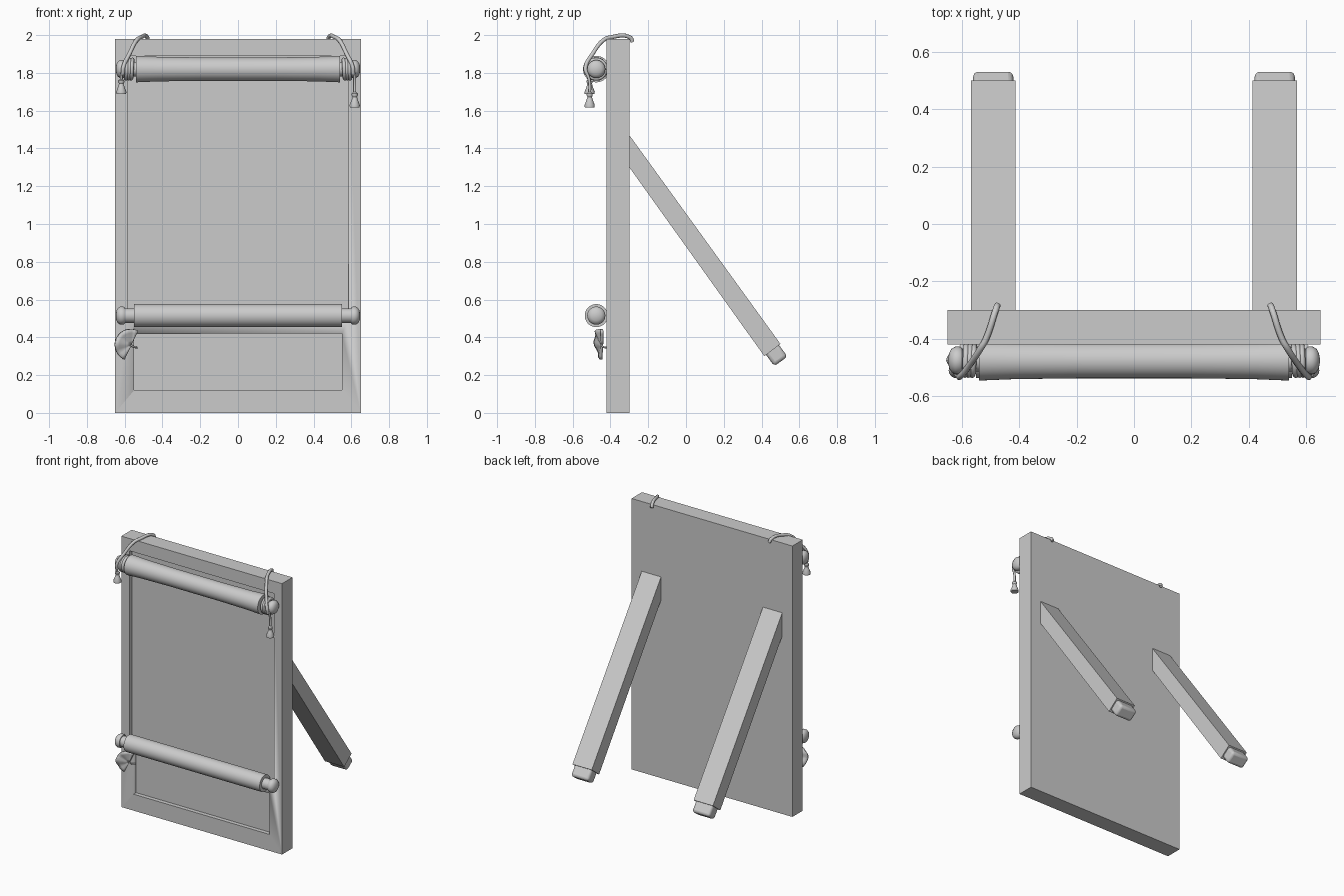
import bpy, bmesh, math
from mathutils import Vector

if "Cube" in bpy.data.objects:
    bpy.data.objects.remove(bpy.data.objects["Cube"])


def finish(name, bm, angle=35):
    bmesh.ops.recalc_face_normals(bm, faces=bm.faces)
    me = bpy.data.meshes.new(name)
    bm.to_mesh(me)
    bm.free()
    ob = bpy.data.objects.new(name, me)
    bpy.context.collection.objects.link(ob)
    activate(ob)
    bpy.ops.object.shade_smooth_by_angle(angle=math.radians(angle))
    return ob


def activate(ob):
    bpy.ops.object.select_all(action='DESELECT')
    ob.select_set(True)
    bpy.context.view_layer.objects.active = ob


def box(name, lo, hi):
    bm = bmesh.new()
    bmesh.ops.create_cube(bm, size=1)
    for v in bm.verts:
        v.co = [(a + b) / 2 + c * (b - a) for a, b, c in zip(lo, hi, v.co)]
    return finish(name, bm)


def lathe(name, profile, centre, axis='X', seg=32):
    """Revolve (distance along axis, radius) pairs around a world axis."""
    bm = bmesh.new()
    rings = []
    for t, r in profile:
        ring = []
        for i in range(seg):
            a = 2 * math.pi * i / seg
            u, w = r * math.cos(a), r * math.sin(a)
            p = Vector((t, u, w)) if axis == 'X' else Vector((u, w, t))
            ring.append(bm.verts.new(p + Vector(centre)))
        rings.append(ring)
    for a, b in zip(rings, rings[1:]):
        for i in range(seg):
            j = (i + 1) % seg
            bm.faces.new((a[i], a[j], b[j], b[i]))
    bm.faces.new(rings[0])
    bm.faces.new(rings[-1])
    return finish(name, bm)


def cord(name, pts, radius):
    cu = bpy.data.curves.new(name, 'CURVE')
    cu.dimensions = '3D'
    cu.bevel_depth, cu.bevel_resolution, cu.resolution_u = radius, 2, 5
    cu.use_fill_caps = True
    sp = cu.splines.new('BEZIER')
    sp.bezier_points.add(len(pts) - 1)
    for bp, p in zip(sp.bezier_points, pts):
        bp.co = p
        bp.handle_left_type = bp.handle_right_type = 'AUTO'
    ob = bpy.data.objects.new(name, cu)
    bpy.context.collection.objects.link(ob)
    activate(ob)
    bpy.ops.object.convert(target='MESH')
    return bpy.context.object


# Board with two shallow recesses in its front face
board = box("board", (-.65, -.42, 0), (.65, -.30, 1.98))
for lo, hi in (((-.55, -.5, .12), (.55, -.39, .42)), ((-.585, -.5, .50), (.585, -.39, 1.89))):
    cutter = box("recess_cutter", lo, hi)
    cutter.hide_render = True
    mod = board.modifiers.new("recess", 'BOOLEAN')
    mod.operation, mod.object, mod.solver = 'DIFFERENCE', cutter, 'EXACT'
    activate(board)
    bpy.ops.object.modifier_apply(modifier=mod.name)
    bpy.data.objects.remove(cutter)

# Rear legs: sloped beams with softened feet
for s, side in ((-1, "left"), (1, "right")):
    bm = bmesh.new()
    side_profile = [(-.31, 1.484), (.50, .365), (.415, .30), (-.31, 1.314)]
    face = bm.faces.new([bm.verts.new((s * .49 - .078, y, z)) for y, z in side_profile])
    ext = bmesh.ops.extrude_face_region(bm, geom=[face])
    bmesh.ops.translate(bm, vec=(.156, 0, 0), verts=[g for g in ext['geom'] if isinstance(g, bmesh.types.BMVert)])
    finish(side + "_rear_leg", bm)
    foot = box(side + "_foot", (-.07, -.043, -.055), (.07, .043, .055))
    foot.location = (s * .49, .470, .317)
    foot.rotation_euler.x = math.atan2(.587, .81)
    bev = foot.modifiers.new("soft_edges", 'BEVEL')
    bev.width, bev.segments = .018, 3

# Horizontal rollers: wide roll, spindle and rounded knobs
KNOB = [(.595, .030), (.598, .042), (.607, .048), (.622, .048), (.635, .041), (.643, .027), (.647, .008)]
for name, z, roll in (
        ("upper", 1.82, [(-.54, .070), (-.42, .065), (-.2, .062), (.2, .062), (.42, .065), (.54, .070)]),
        ("lower", .515, [(-.55, .061), (.55, .061)])):
    c = (0, -.475, z)
    lathe(name + "_roll", roll, c, seg=40)
    lathe(name + "_spindle", [(-.61, .038), (.61, .038)], c)
    for s, side in ((-1, "left"), (1, "right")):
        lathe(f"{name}_{side}_knob", [(s * t, r) for t, r in KNOB], c)

# Hanging cords, windings and tassels at the upper roller
for s, side, drop in ((-1, "left", .07), (1, "right", 0)):
    cord(side + "_cord", [(s * x, y, z) for x, y, z in (
        (.475, -.283, 1.965), (.48, -.295, 1.987), (.515, -.40, 1.988), (.535, -.435, 1.975),
        (.575, -.495, 1.90), (.607, -.532, 1.83), (.61, -.525, 1.79))], .011)
    turns = []
    for i in range(25):
        a = 2 * math.pi * i / 8
        turns.append((s * (.556 + .04 * i / 24), -.475 + .05 * math.cos(a), 1.82 + .05 * math.sin(a)))
    cord(side + "_cord_winding", turns, .011)
    x = s * .618
    cord(side + "_tassel_string", [(x, -.525, 1.80), (x, -.512, 1.76), (x, -.51, 1.68 + drop)], .008)
    tassel = [(0, .026), (.012, .027), (.035, .018), (.055, .012), (.062, .016), (.072, .016), (.08, .008)]
    lathe(side + "_tassel", tassel, (x, -.51, 1.618 + drop), 'Z', 16)

# Small wavy fan-shaped leaf on a stem, at the lower left
bm = bmesh.new()
n, rows = 14, []
for k in range(5):
    r = .005 + .08 * k / 4
    row = []
    for i in range(n + 1):
        t = i / n
        a = math.radians(64 + 180 * t)
        y = -.445 - .035 * math.sin(math.pi * t) * k / 4 + .006 * math.sin(t * 18) * k / 4
        row.append(bm.verts.new((-.566 + r * math.cos(a), y, .359 + r * math.sin(a))))
    rows.append(row)
for a, b in zip(rows, rows[1:]):
    for i in range(n):
        bm.faces.new((a[i], a[i + 1], b[i + 1], b[i]))
leaf = finish("fan_leaf", bm, 60)
sol = leaf.modifiers.new("thickness", 'SOLIDIFY')
sol.thickness, sol.offset = .014, 0
cord("leaf_stem", [(-.57, -.445, .36), (-.553, -.44, .35), (-.535, -.417, .345)], .005)
